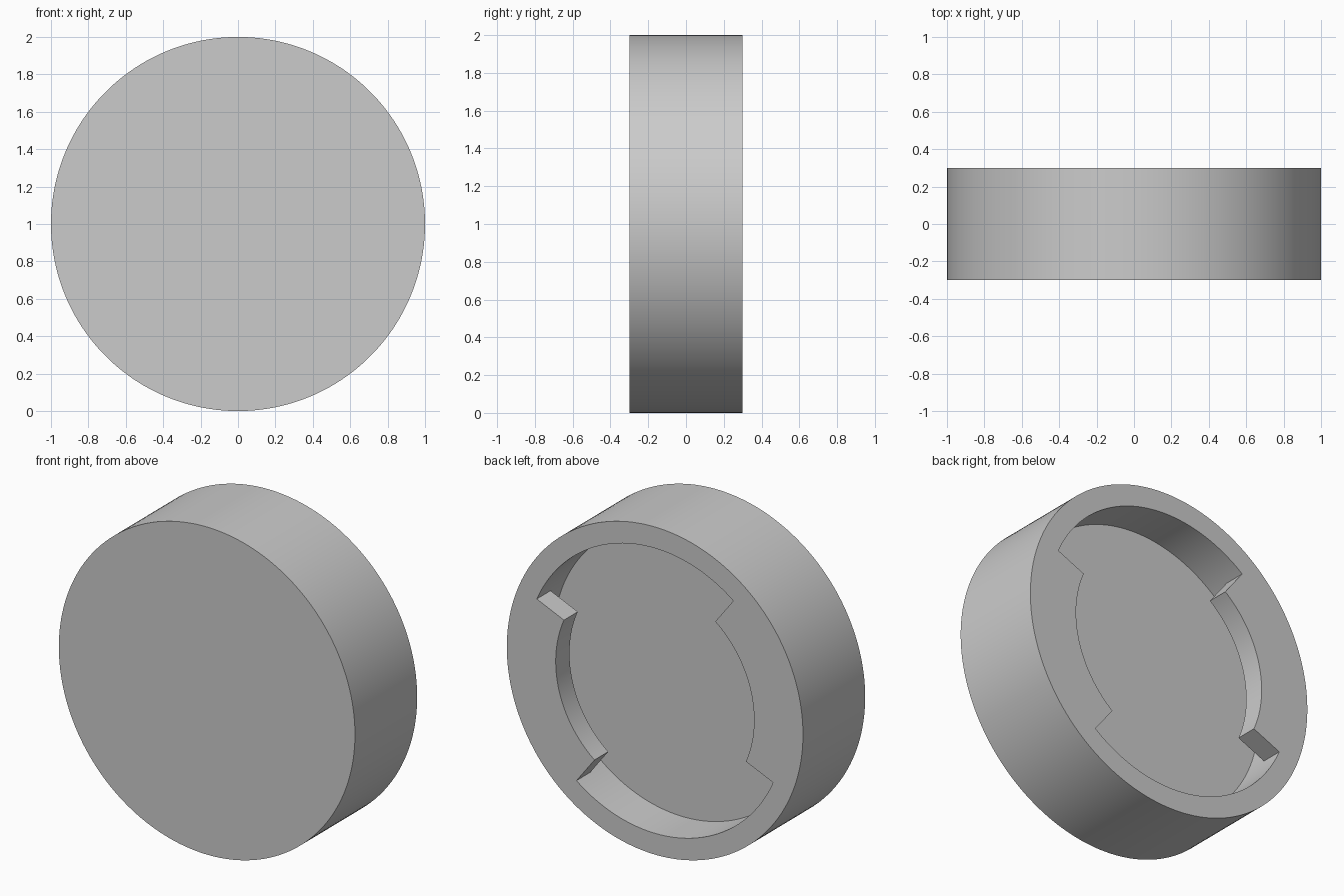
import bpy
import bmesh
from math import cos, sin, radians

cube = bpy.data.objects.get("Cube")
if cube:
    bpy.data.objects.remove(cube, do_unlink=True)

# Main dimensions
SEGMENTS = 180
START = 23.5                 # angle where the first open gap begins
GAP, TAB = 52, 38            # segments per open gap and per locking tab
OUTER, RECESS, TAB_R = 1.0, 0.87, 0.67
FRONT, BACK = -0.3, 0.3
TAB_Y, FLOOR_Y = 0.167, 0.033

# Grey plastic
grey = bpy.data.materials.new("grey")
grey.use_nodes = True
colour = (0.6, 0.6, 0.6, 1)
grey.diffuse_color = colour
grey.node_tree.nodes["Principled BSDF"].inputs["Base Color"].default_value = colour

bm = bmesh.new()


def ring(radius, y):
    """One circle of vertices around the cap's axis."""
    angles = [radians(START + i * 360 / SEGMENTS) for i in range(SEGMENTS)]
    return [bm.verts.new((radius * cos(a), y, 1 + radius * sin(a))) for a in angles]


def strip(i, *rings):
    """Join consecutive rings with quads across segment i."""
    j = (i + 1) % SEGMENTS
    for a, b in zip(rings, rings[1:]):
        bm.faces.new((a[i], a[j], b[j], b[i]))


front = ring(OUTER, FRONT)
back = ring(OUTER, BACK)
lip = ring(RECESS, BACK)
tab_top = ring(TAB_R, BACK)
tab_under = ring(TAB_R, TAB_Y)
wall = ring(RECESS, TAB_Y)
floor = ring(RECESS, FLOOR_Y)

# Shell, rim and recess, with two undercut locking tabs
for i in range(SEGMENTS):
    strip(i, front, back, lip)
    strip(i, wall, floor)
    if i % (GAP + TAB) < GAP:
        strip(i, lip, wall)
    else:
        strip(i, lip, tab_top, tab_under, wall)

# Tab end faces
for start in (0, GAP + TAB):
    for i in (start, start + GAP):
        bm.faces.new((lip[i], tab_top[i], tab_under[i], wall[i]))

# Closed front and recess floor
bm.faces.new(front)
bm.faces.new(floor)

bmesh.ops.delete(bm, geom=[v for v in bm.verts if not v.link_faces], context='VERTS')
bmesh.ops.recalc_face_normals(bm, faces=bm.faces)

# Smooth curved walls, crisp edges
for face in bm.faces:
    face.smooth = True
for edge in bm.edges:
    edge.smooth = len(edge.link_faces) == 2 and edge.calc_face_angle(0) < radians(30)

mesh = bpy.data.meshes.new("twist_lock_cap")
bm.to_mesh(mesh)
bm.free()
mesh.materials.append(grey)
bpy.context.collection.objects.link(bpy.data.objects.new("twist_lock_cap", mesh))
